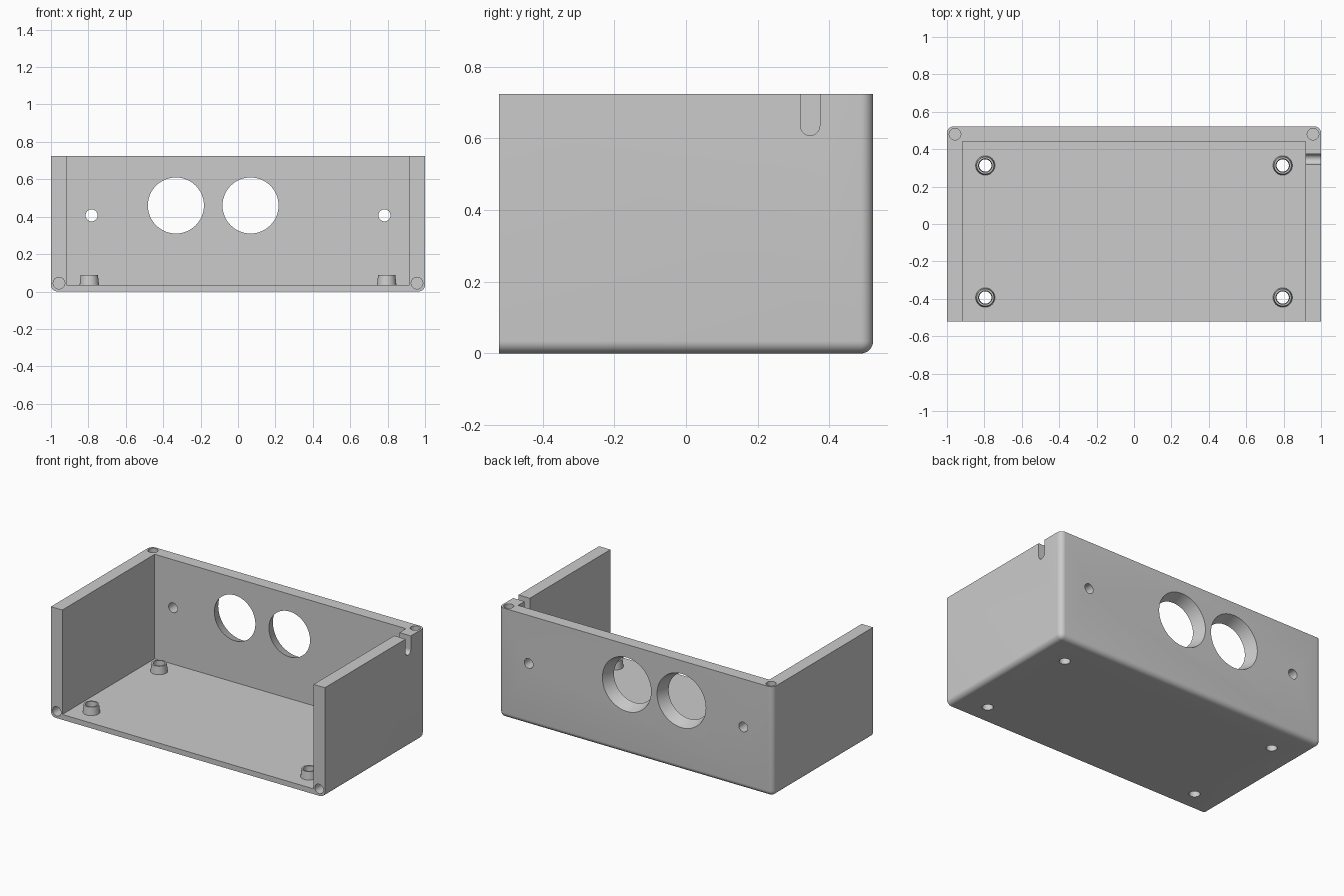
import bpy, bmesh, math
from mathutils import Matrix, Vector

cube = bpy.data.objects.get("Cube")
if cube:
    bpy.data.objects.remove(cube, do_unlink=True)

HALF_X, HALF_Y, HEIGHT = 1.0, 0.522, 0.724
INNER_X, INNER_BACK, FLOOR = 0.917, 0.441, 0.035
EDGE_RADIUS = 0.035
SCREW_X, SCREW_INSET, SCREW_R, SCREW_DEPTH = 0.957, 0.042, 0.031, 0.2

grey = bpy.data.materials.new("Plain grey plastic")
grey.use_nodes = True
grey.diffuse_color = (0.6, 0.6, 0.6, 1)
grey.node_tree.nodes["Principled BSDF"].inputs["Base Color"].default_value = grey.diffuse_color


def to_object(name, bm):
    bmesh.ops.recalc_face_normals(bm, faces=bm.faces)
    mesh = bpy.data.meshes.new(name)
    bm.to_mesh(mesh)
    bm.free()
    mesh.materials.append(grey)
    obj = bpy.data.objects.new(name, mesh)
    bpy.context.collection.objects.link(obj)
    return obj


def box(low, high):
    low, high = Vector(low), Vector(high)
    bm = bmesh.new()
    bmesh.ops.create_cube(bm, size=1, matrix=Matrix.Translation((low + high) / 2)
                          @ Matrix.Diagonal((*(high - low), 1)))
    return bm


def rod(start, end, r1, r2=None):
    """Round bar or cone from start (radius r1) to end (radius r2)."""
    start, end = Vector(start), Vector(end)
    axis = end - start
    bm = bmesh.new()
    turn = axis.to_track_quat('Z', 'Y').to_matrix().to_4x4()
    bmesh.ops.create_cone(bm, cap_ends=True, segments=48, radius1=r1,
                          radius2=r1 if r2 is None else r2, depth=axis.length,
                          matrix=Matrix.Translation((start + end) / 2) @ turn)
    return bm


def combine(target, bm, operation):
    tool = to_object("helper", bm)
    tool.hide_render = True
    mod = target.modifiers.new("combine", 'BOOLEAN')
    mod.operation, mod.solver, mod.object = operation, 'EXACT', tool
    bpy.context.view_layer.objects.active = target
    bpy.ops.object.modifier_apply(modifier=mod.name)
    bpy.data.objects.remove(tool, do_unlink=True)


# Outer block, rounded along the bottom and the back corners
bm = box((-HALF_X, -HALF_Y, 0), (HALF_X, HALF_Y, HEIGHT))
rounded = []
for e in bm.edges:
    a, b = (v.co for v in e.verts)
    bottom = max(a.z, b.z) < 0.01 and max(a.y, b.y) > 0
    back_corner = min(a.y, b.y) > 0 and abs(a.z - b.z) > 0.1
    if bottom or back_corner:
        rounded.append(e)
bmesh.ops.bevel(bm, geom=rounded, offset=EDGE_RADIUS, segments=8, profile=0.5, affect='EDGES')
case = to_object("enclosure_tray", bm)

# Cavity, open to the front and the top
combine(case, box((-INNER_X, -1, FLOOR), (INNER_X, INNER_BACK, 1)), 'DIFFERENCE')

# Board standoffs with holes through the floor
for x in (-0.795, 0.795):
    for y in (-0.393, 0.313):
        combine(case, rod((x, y, 0.015), (x, y, 0.088), 0.054, 0.046), 'UNION')
        combine(case, rod((x, y, -0.02), (x, y, 0.11), 0.032, 0.037), 'DIFFERENCE')

# Flared sensor openings in the back wall
slope = (0.178 - 0.15) / (HALF_Y - INNER_BACK)
extra = 0.02
for x in (-0.332, 0.067):
    combine(case, rod((x, INNER_BACK - extra, 0.46), (x, HALF_Y + extra, 0.46),
                      0.15 - slope * extra, 0.178 + slope * extra), 'DIFFERENCE')

for x in (-1, 1):
    # Mounting holes through the back wall
    combine(case, rod((x * 0.783, 0.4, 0.407), (x * 0.783, 0.6, 0.407), 0.032), 'DIFFERENCE')
    # Blind screw holes in the top and front corners
    sx, sy, sz = x * SCREW_X, HALF_Y - SCREW_INSET, 0.045
    combine(case, rod((sx, sy, HEIGHT - SCREW_DEPTH), (sx, sy, 0.8), SCREW_R), 'DIFFERENCE')
    combine(case, rod((sx, SCREW_DEPTH - HALF_Y, sz), (sx, -0.6, sz), SCREW_R), 'DIFFERENCE')

# Cable slot with a round bottom in the left wall
slot_y, slot_r, slot_z = 0.346, 0.027, 0.635
combine(case, rod((0.88, slot_y, slot_z), (1.05, slot_y, slot_z), slot_r), 'DIFFERENCE')
combine(case, box((0.88, slot_y - slot_r, slot_z), (1.05, slot_y + slot_r, 0.8)), 'DIFFERENCE')

# Single material and smooth rounded edges
case.data.materials.clear()
case.data.materials.append(grey)
for p in case.data.polygons:
    p.material_index = 0
bpy.ops.object.select_all(action='DESELECT')
case.select_set(True)
bpy.context.view_layer.objects.active = case
bpy.ops.object.shade_smooth_by_angle(angle=math.radians(30))
